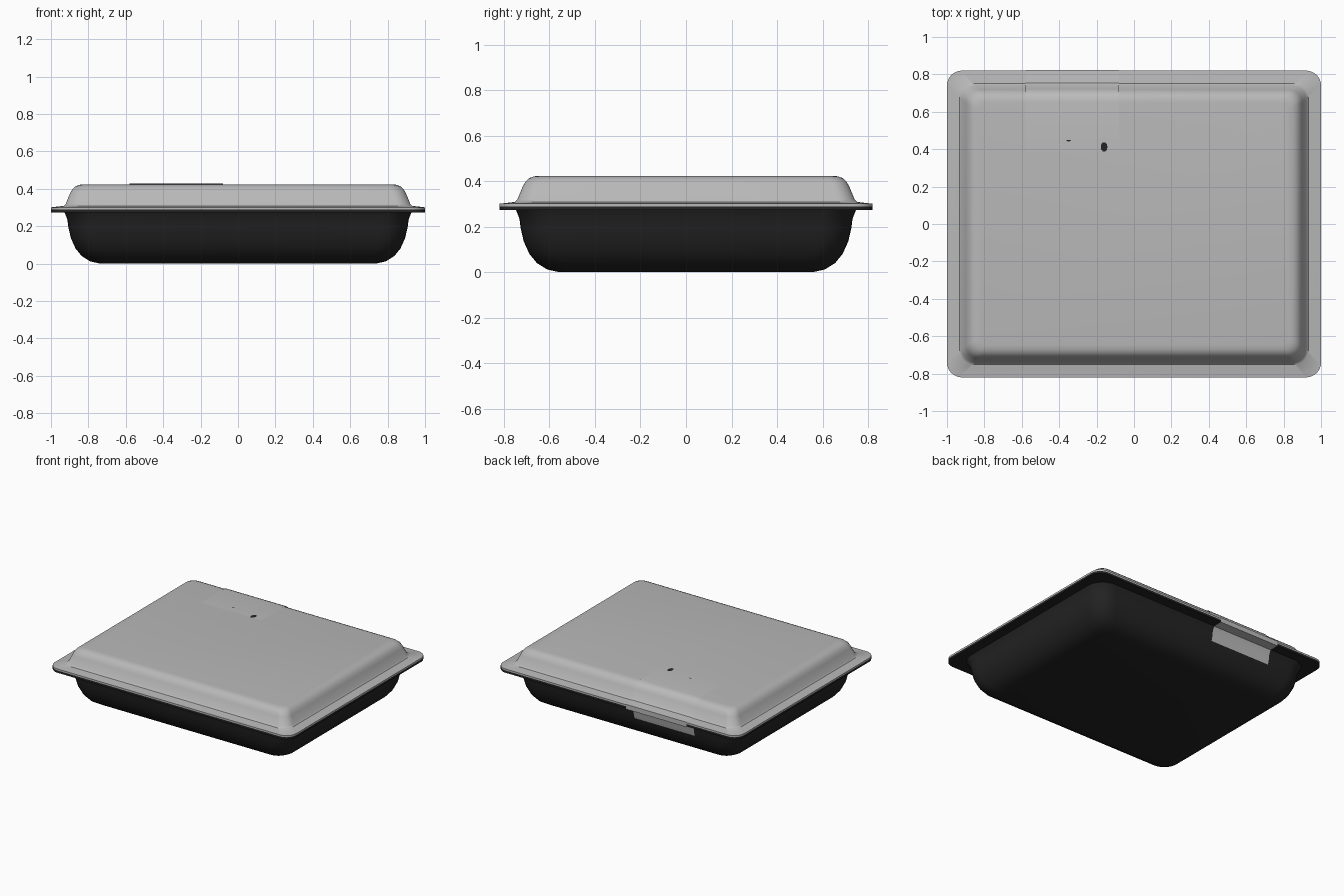
import bpy, bmesh, math

if "Cube" in bpy.data.objects:
    bpy.data.objects.remove(bpy.data.objects["Cube"])

def material(name, r, g, b):
    m = bpy.data.materials.new(name)
    m.diffuse_color = (r, g, b, 1)
    m.use_nodes = True
    m.node_tree.nodes["Principled BSDF"].inputs["Base Color"].default_value = m.diffuse_color
    return m

LID_GREY = material("lid grey", 0.48, 0.48, 0.48)
BASE_BLACK = material("base black", 0.017, 0.017, 0.017)
TAPE_GREY = material("tape grey", 0.50, 0.50, 0.50)

INSET_Y = 0.18  # the box is this much shorter per side in y than in x

def finish(name, bm, mat, angle=35):
    me = bpy.data.meshes.new(name)
    bm.to_mesh(me)
    bm.free()
    ob = bpy.data.objects.new(name, me)
    bpy.context.collection.objects.link(ob)
    me.materials.append(mat)
    bpy.ops.object.select_all(action='DESELECT')
    ob.select_set(True)
    bpy.context.view_layer.objects.active = ob
    bpy.ops.object.shade_smooth_by_angle(angle=math.radians(angle))
    return ob

def ring(bm, hx, z, r, seg=8):
    """Rounded rectangle of half width hx at height z."""
    hy = hx - INSET_Y
    verts = []
    for q, (sx, sy) in enumerate(((1, 1), (-1, 1), (-1, -1), (1, -1))):
        for i in range(seg + 1):
            a = (q + i / seg) * math.pi / 2
            verts.append(bm.verts.new((sx * (hx - r) + r * math.cos(a),
                                       sy * (hy - r) + r * math.sin(a), z)))
    return verts

def loft(name, profile, mat, cap_top=False, cap_bottom=False):
    bm = bmesh.new()
    rings = [ring(bm, *p) for p in profile]
    for a, b in zip(rings, rings[1:]):
        n = len(a)
        for i in range(n):
            j = (i + 1) % n
            bm.faces.new((a[i], a[j], b[j], b[i]))
    if cap_top:
        bm.faces.new(rings[-1])
    if cap_bottom:
        bm.faces.new(rings[0][::-1])
    return finish(name, bm, mat)

# Dark tray with rounded lower edge and flat flange: half width, height, corner radius
loft("tray_base", [
    (0.735, 0.0, 0.06), (0.79, 0.012, 0.09), (0.835, 0.04, 0.11),
    (0.868, 0.08, 0.125), (0.893, 0.135, 0.135), (0.907, 0.195, 0.14),
    (0.912, 0.235, 0.14), (0.927, 0.273, 0.13), (1.0, 0.273, 0.08),
    (1.0, 0.289, 0.08)], BASE_BLACK, cap_bottom=True)

# Grey lid: flange, sloping wall and softly rounded top edge
LID = [(1.0, 0.289, 0.08), (1.0, 0.301, 0.08), (0.932, 0.309, 0.075),
       (0.921, 0.32, 0.075), (0.898, 0.376, 0.07), (0.885, 0.399, 0.065),
       (0.868, 0.414, 0.06), (0.85, 0.421, 0.05), (0.828, 0.424, 0.04)]
loft("lid", LID, LID_GREY, cap_top=True)

# Sealing tape folded over the rear of the lid, round the flange and onto the tray
path = [(0.39, 0.428)]
path += [(hx - INSET_Y + 0.003, z + 0.004) for hx, z, r in reversed(LID[2:])]
path += [(0.823, 0.305), (0.823, 0.269), (0.752, 0.268),
         (0.737, 0.235), (0.732, 0.195), (0.724, 0.165)]
bm = bmesh.new()
rows = [[bm.verts.new((x, y, z)) for x in (-0.08, -0.58)] for y, z in path]
for a, b in zip(rows, rows[1:]):
    bm.faces.new((a[0], a[1], b[1], b[0]))
finish("sealing_tape", bm, TAPE_GREY)

# Small dark specks on the tape
for n, (x, y, rx, ry) in enumerate(((-0.16, 0.412, 0.018, 0.026),
                                    (-0.35, 0.446, 0.013, 0.004))):
    bm = bmesh.new()
    bm.faces.new([bm.verts.new((x + rx * math.cos(i * math.pi / 5),
                                y + ry * math.sin(i * math.pi / 5), 0.4295))
                  for i in range(10)])
    finish(f"speck_{n + 1}", bm, BASE_BLACK)
